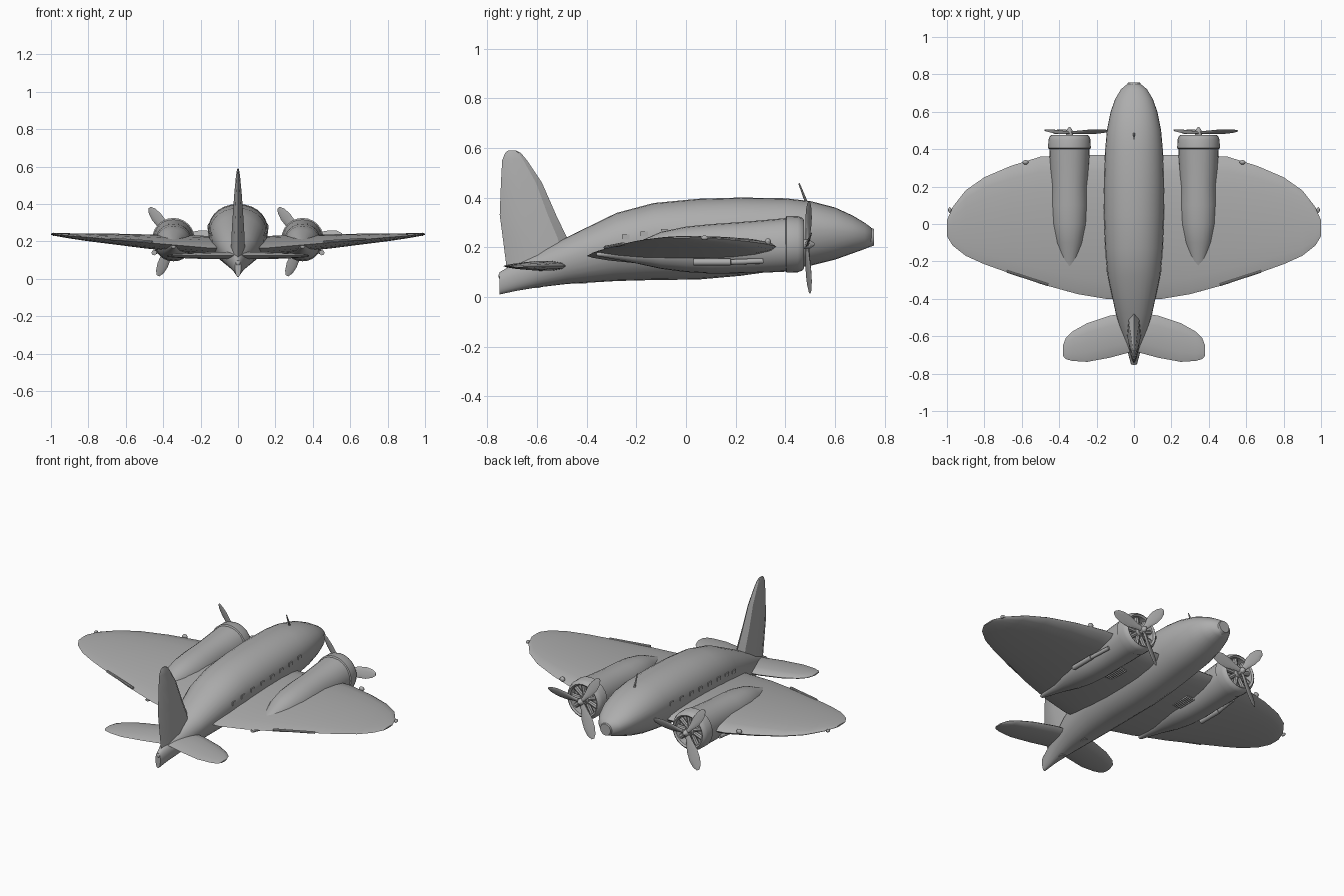
import bpy, bmesh, math
from mathutils import Vector, Matrix

cube = bpy.data.objects.get("Cube")
if cube:
    bpy.data.objects.remove(cube, do_unlink=True)

grey = bpy.data.materials.new("plain_grey")
grey.use_nodes = True
colour = (0.42, 0.42, 0.42, 1)
grey.diffuse_color = colour
grey.node_tree.nodes["Principled BSDF"].inputs["Base Color"].default_value = colour


def finish(name, bm, angle=35):
    bmesh.ops.recalc_face_normals(bm, faces=bm.faces)
    mesh = bpy.data.meshes.new(name)
    bm.to_mesh(mesh)
    bm.free()
    mesh.materials.append(grey)
    ob = bpy.data.objects.new(name, mesh)
    bpy.context.collection.objects.link(ob)
    bpy.ops.object.select_all(action='DESELECT')
    ob.select_set(True)
    bpy.context.view_layer.objects.active = ob
    bpy.ops.object.shade_smooth_by_angle(angle=math.radians(angle))
    return ob


def loft(bm, rings):
    """Skin a run of closed rings and cap both ends."""
    rows = [[bm.verts.new(p) for p in ring] for ring in rings]
    n = len(rows[0])
    for a, b in zip(rows, rows[1:]):
        for i in range(n):
            j = (i + 1) % n
            bm.faces.new((a[i], a[j], b[j], b[i]))
    bm.faces.new(rows[0])
    bm.faces.new(rows[-1])


def egg_ring(x, y, w, top, bot, waist, n=28):
    """Oval section whose widest level sits at the waist fraction."""
    mid = bot + waist * (top - bot)
    ring = []
    for i in range(n):
        t = math.tau * i / n
        c, s = math.cos(t), math.sin(t)
        ring.append((x + w * math.copysign(abs(c) ** 0.92, c), y,
                     mid + s * (top - mid if s > 0 else mid - bot)))
    return ring


def foil(bm, stations, place, n=9):
    """Loft stations of (span, lead, trail, lead_offset, trail_offset, thickness)."""
    rings = []
    for span, lead, trail, zl, zt, thick in stations:
        ring = []
        for k in range(2 * n):
            t = math.pi * k / n
            u = (1 - math.cos(t)) / 2
            shape = 1.0 * math.sqrt(u) * (1 - u) ** 0.75 / 0.46
            off = zl + (zt - zl) * u + 0.5 * thick * shape * (1 if k <= n else -1)
            ring.append(place(span, lead + (trail - lead) * u, off))
        rings.append(ring)
    loft(bm, rings)


def rod(bm, a, b, r1, r2, sides=12):
    a, b = Vector(a), Vector(b)
    rot = (b - a).to_track_quat('Z', 'Y').to_matrix().to_4x4()
    bmesh.ops.create_cone(bm, cap_ends=True, segments=sides, radius1=r1, radius2=r2,
                          depth=(b - a).length, matrix=Matrix.Translation((a + b) / 2) @ rot)


def box(bm, centre, size):
    bmesh.ops.create_cube(bm, size=1, matrix=Matrix.Translation(centre) @ Matrix.Diagonal((*size, 1)))


def ball(bm, centre, size):
    bmesh.ops.create_uvsphere(bm, u_segments=12, v_segments=8, radius=1,
                              matrix=Matrix.Translation(centre) @ Matrix.Diagonal((*size, 1)))


def mirrored(stations):
    return [(-s[0], *s[1:]) for s in reversed(stations) if s[0] > 0] + stations


# Fuselage: y, half width, top, bottom
body = [(-0.75, .016, .10, .01), (-0.68, .035, .14, .025), (-0.6, .06, .178, .038),
        (-0.48, .097, .24, .052), (-0.28, .14, .338, .064), (-0.13, .154, .378, .068),
        (0.05, .16, .395, .07), (0.22, .16, .4, .085), (0.4, .154, .397, .11),
        (0.5, .145, .386, .125), (0.6, .125, .36, .15), (0.67, .1, .328, .175),
        (0.72, .07, .298, .193), (0.745, .04, .28, .205), (0.755, .015, .26, .22)]
bm = bmesh.new()
loft(bm, [egg_ring(0, *s, 0.56) for s in body])
finish("fuselage", bm)

# Cabin windows: thin plates along the widest line of the hull
bm = bmesh.new()
for (y0, w0, t0, b0), (y1, w1, t1, b1) in zip(body[4:], body[5:9]):
    for f in (0.25, 0.75):
        w, top, bot = (p + (q - p) * f for p, q in ((w0, w1), (t0, t1), (b0, b1)))
        for s in (-1, 1):
            box(bm, (s * w, y0 + (y1 - y0) * f, bot + 0.62 * (top - bot)), (.006, .03, .02))
finish("cabin_windows", bm)

# Wing
wing = [(0, .37, -.40, .19, .165, .105), (.15, .37, -.40, .19, .165, .105),
        (.3, .37, -.375, .195, .178, .098), (.5, .36, -.32, .205, .195, .08),
        (.66, .31, -.265, .215, .21, .062), (.8, .25, -.215, .223, .222, .045),
        (.9, .18, -.17, .23, .23, .03), (.97, .09, -.115, .237, .237, .018),
        (1.0, .02, -.065, .24, .24, .008)]
bm = bmesh.new()
foil(bm, mirrored(wing), lambda s, c, o: (s, c, o))
finish("wing", bm)

# Tailplane
tail = [(0, -.47, -.68, .125, .125, .045), (.13, -.49, -.715, .125, .125, .042),
        (.25, -.53, -.737, .124, .124, .034), (.33, -.575, -.732, .124, .124, .024),
        (.365, -.61, -.722, .124, .124, .016), (.38, -.65, -.705, .124, .124, .008)]
bm = bmesh.new()
foil(bm, mirrored(tail), lambda s, c, o: (s, c, o), 6)
finish("tailplane", bm)

# Fin and rudder
fin = [(.1, -.44, -.72, 0, 0, .085), (.24, -.48, -.738, 0, 0, .075),
       (.33, -.523, -.75, 0, 0, .063), (.46, -.58, -.745, 0, 0, .043),
       (.55, -.64, -.74, 0, 0, .024), (.58, -.665, -.728, 0, 0, .014),
       (.59, -.685, -.715, 0, 0, .006)]
bm = bmesh.new()
foil(bm, fin, lambda s, c, o: (o, c, s), 4)
finish("fin", bm, 20)

# Engine pods
nacelle = [(-.36, .012, .178, .165), (-.21, .04, .214, .137), (-.1, .075, .262, .113),
           (0, .095, .283, .1), (.1, .1, .293, .094), (.2, .097, .3, .095),
           (.3, .104, .308, .097), (.41, .108, .318, .102)]
cowl = [(.40, .105), (.405, .114), (.45, .113), (.468, .106), (.476, .096),
        (.468, .087), (.43, .083), (.43, .01)]
blade = [(.01, .012, -.012, 0, 0, .018), (.05, .018, -.018, 0, 0, .014),
         (.1, .03, -.03, 0, 0, .01), (.15, .032, -.031, 0, 0, .008),
         (.19, .024, -.022, 0, 0, .006), (.212, .008, -.008, 0, 0, .004)]
hub_z = .212
for side, s in (("left", 1), ("right", -1)):
    cx = s * .345
    bm = bmesh.new()
    loft(bm, [egg_ring(cx, *k, 0.5, 24) for k in nacelle])
    finish(side + "_nacelle", bm)

    bm = bmesh.new()
    loft(bm, [[(cx + r * math.cos(math.tau * i / 24), y, hub_z + r * math.sin(math.tau * i / 24))
               for i in range(24)] for y, r in cowl])
    finish(side + "_cowling", bm)

    bm = bmesh.new()
    for i in range(9):
        a = math.tau * i / 9
        d = Vector((math.cos(a), 0, math.sin(a)))
        c = Vector((cx, .448, hub_z))
        rod(bm, c + d * .02, c + d * .084, .012, .014, 8)
    rod(bm, (cx, .42, hub_z), (cx, .475, hub_z), .034, .024, 16)
    finish(side + "_radial_engine", bm)

    bm = bmesh.new()
    rod(bm, (cx, .47, hub_z), (cx, .5, hub_z), .02, .017, 12)
    rod(bm, (cx, .5, hub_z), (cx, .518, hub_z), .017, .004, 12)
    for i in range(3):
        a = math.radians(127 + 120 * i)
        out = Vector((math.cos(a), 0.05, math.sin(a)))
        across = Vector((-math.sin(a), 0, math.cos(a)))
        pitch = math.radians(22)
        chord = across * math.cos(pitch) + Vector((0, math.sin(pitch), 0))
        normal = out.cross(chord).normalized()
        hub = Vector((cx, .487, hub_z))
        foil(bm, blade, lambda p, c, o: hub + out * p + chord * c + normal * o, 5)
    finish(side + "_propeller", bm)

    # Exhaust pipe and underside intake grille
    bm = bmesh.new()
    rod(bm, (s * .448, .03, .14), (s * .448, .18, .14), .014, .014)
    rod(bm, (s * .448, .18, .14), (s * .435, .31, .145), .011, .011)
    finish(side + "_exhaust", bm)
    bm = bmesh.new()
    for i in range(5):
        box(bm, (s * (.215 + i * .012), .13, .139), (.005, .12, .012))
    finish(side + "_intake_grille", bm)

    # Landing lamp, wingtip lamp and aileron hinge fairing
    bm = bmesh.new()
    ball(bm, (s * .58, .33, .222), (.016, .012, .014))
    ball(bm, (s * .985, .075, .238), (.009, .015, .009))
    finish(side + "_wing_lamps", bm)
    bm = bmesh.new()
    rod(bm, (s * .46, -.325, .199), (s * .68, -.253, .213), .007, .007, 8)
    finish(side + "_aileron_edge", bm)

# Aerial mast, nose lip, belly fairing and tail lamp
bm = bmesh.new()
rod(bm, (0, .485, .38), (0, .455, .457), .006, .003, 8)
finish("aerial_mast", bm)
bm = bmesh.new()
rod(bm, (0, .72, .24), (0, .756, .24), .045, .034, 14)
finish("nose_cap", bm)
bm = bmesh.new()
ball(bm, (0, -.745, .085), (.014, .01, .014))
finish("tail_lamp", bm)
bm = bmesh.new()
box(bm, (0, -.6, .04), (.03, .03, .01))
box(bm, (0, -.42, .06), (.02, .04, .012))
finish("belly_fairings", bm)
